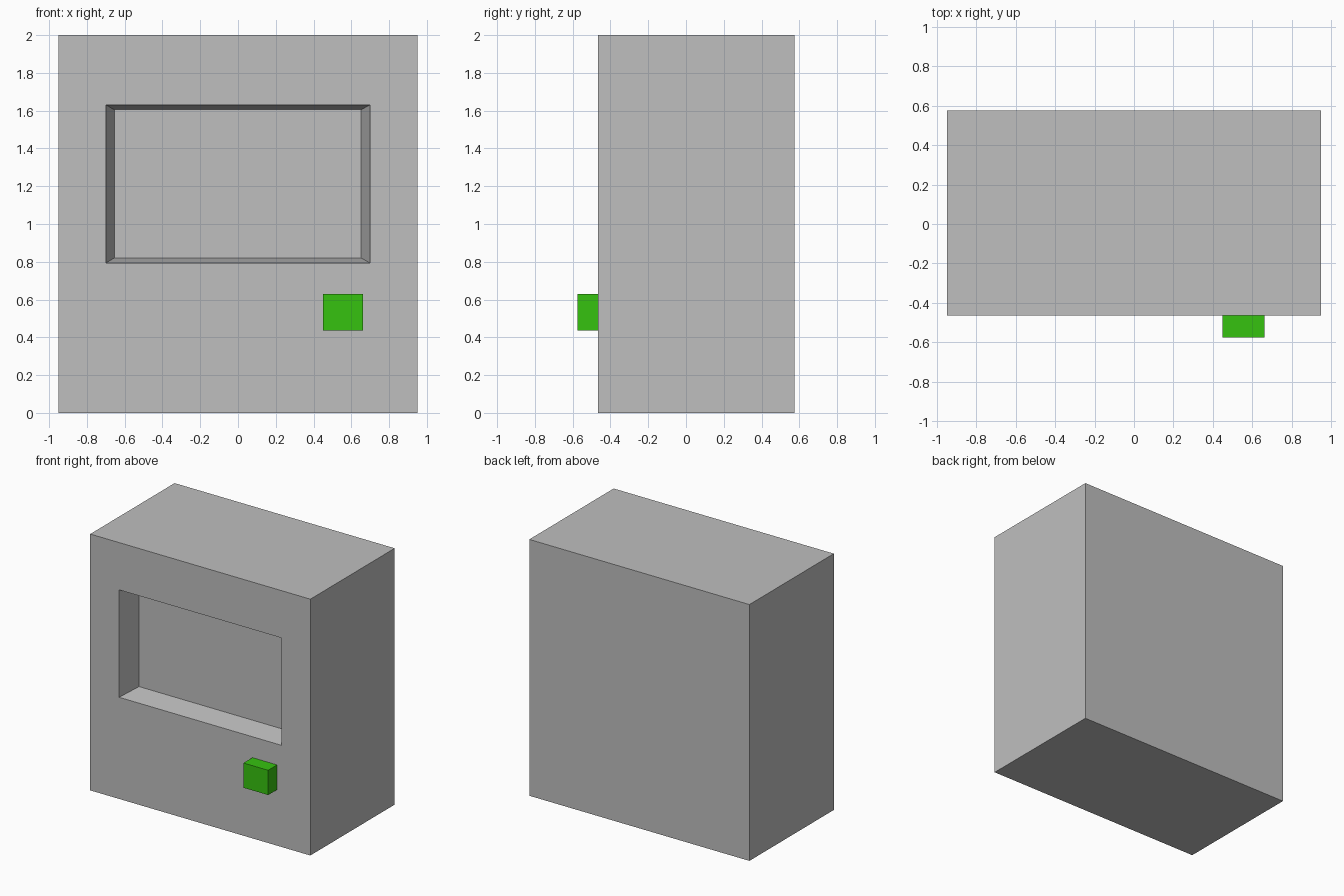
import bpy
import bmesh
from mathutils import Vector

default_cube = bpy.data.objects.get("Cube")
if default_cube:
    bpy.data.objects.remove(default_cube, do_unlink=True)


def make_material(name, color):
    mat = bpy.data.materials.new(name)
    mat.use_nodes = True
    mat.diffuse_color = color
    mat.node_tree.nodes["Principled BSDF"].inputs["Base Color"].default_value = color
    return mat


def box_mesh(low, high):
    """Box between two opposite corners."""
    low, high = Vector(low), Vector(high)
    bm = bmesh.new()
    bmesh.ops.create_cube(bm, size=1)
    for v in bm.verts:
        v.co = (low + high) / 2 + v.co * (high - low)
    bm.normal_update()
    return bm


def add_object(name, bm, mat):
    mesh = bpy.data.meshes.new(name)
    bm.to_mesh(mesh)
    bm.free()
    mesh.materials.append(mat)
    obj = bpy.data.objects.new(name, mesh)
    bpy.context.collection.objects.link(obj)
    return obj


def inset_to(bm, face, x_range, z_range, y):
    """Inset a front face and fit the inner rectangle to the given bounds."""
    bmesh.ops.inset_individual(bm, faces=[face], thickness=0.01)
    center = face.calc_center_median()
    for v in face.verts:
        v.co = (x_range[v.co.x > center.x], y, z_range[v.co.z > center.z])


grey = make_material("casing grey", (0.52, 0.52, 0.52, 1))
green = make_material("button green", (0.037, 0.54, 0.005, 1))

# Casing with a recessed screen that narrows slightly towards its back
FRONT = -0.465
body = box_mesh((-0.95, FRONT, 0), (0.95, 0.575, 2))
front = min(body.faces, key=lambda f: f.calc_center_median().y)
inset_to(body, front, (-0.70, 0.70), (0.793, 1.631), FRONT)
inset_to(body, front, (-0.655, 0.652), (0.82, 1.605), FRONT + 0.18)
bmesh.ops.recalc_face_normals(body, faces=body.faces)
add_object("casing", body, grey)

# Square push button below the screen
add_object("button", box_mesh((0.45, -0.575, 0.437), (0.663, FRONT, 0.63)), green)
